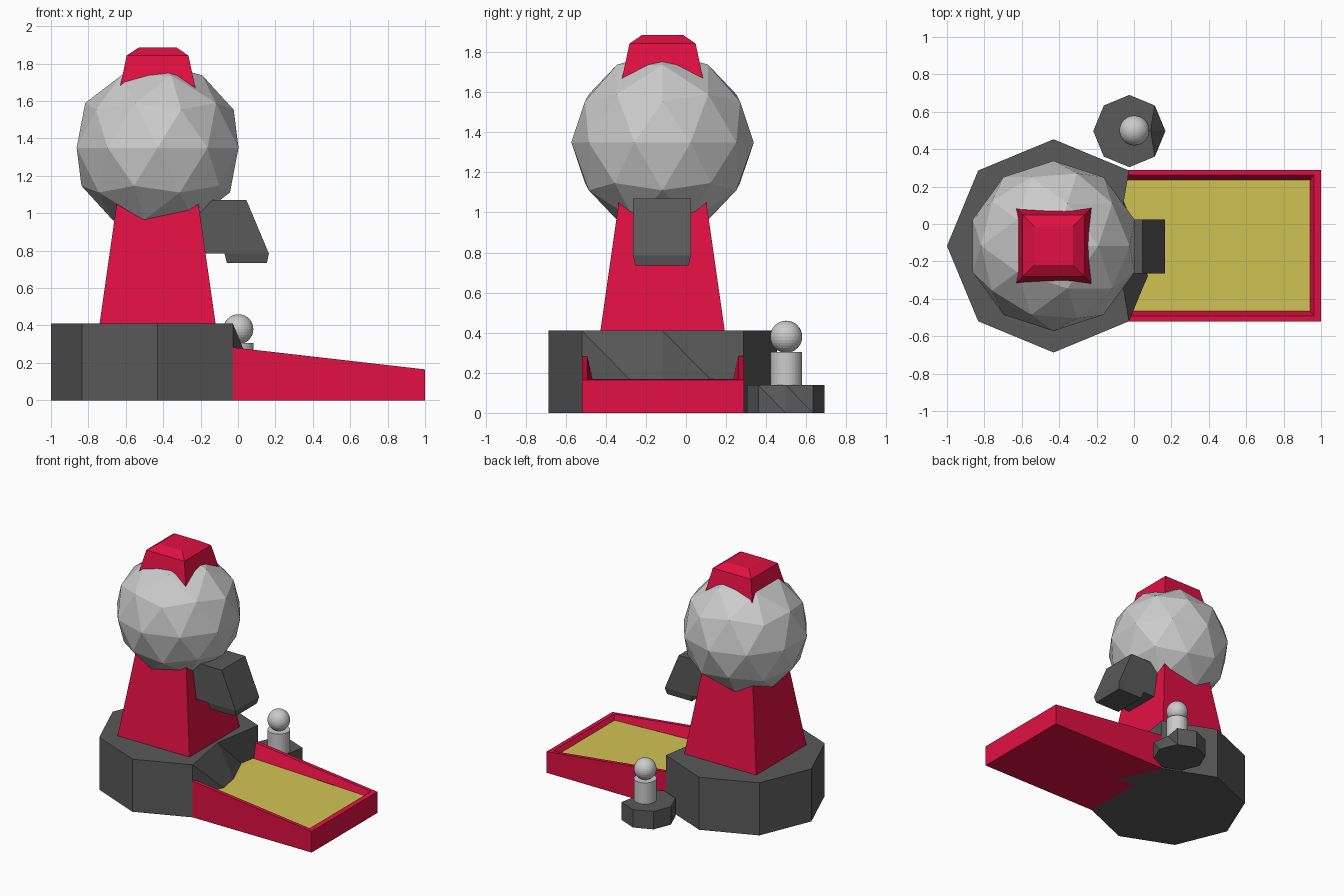
import bpy, bmesh
from math import cos, sin, pi

if "Cube" in bpy.data.objects:
    bpy.data.objects.remove(bpy.data.objects["Cube"])


def material(name, rgb):
    m = bpy.data.materials.new(name)
    m.diffuse_color = (*rgb, 1)
    m.use_nodes = True
    m.node_tree.nodes["Principled BSDF"].inputs["Base Color"].default_value = m.diffuse_color
    return m


red = material("red_paint", (0.75, 0.005, 0.055))
yellow = material("yellow_floor", (0.65, 0.55, 0.09))
dark = material("dark_grey", (0.1, 0.1, 0.1))


def add_object(name, bm, mat=None):
    mesh = bpy.data.meshes.new(name)
    bm.to_mesh(mesh)
    bm.free()
    ob = bpy.data.objects.new(name, mesh)
    bpy.context.collection.objects.link(ob)
    if mat:
        mesh.materials.append(mat)
    return ob


def rings_object(name, rings, mat, skip=(), caps=(True, True)):
    """Bridge a stack of equal-length point rings, capping the ends."""
    bm = bmesh.new()
    vs = [[bm.verts.new(p) for p in r] for r in rings]
    n = len(vs[0])
    for a, b in zip(vs, vs[1:]):
        for i in range(n):
            if i not in skip:
                j = (i + 1) % n
                bm.faces.new((a[i], a[j], b[j], b[i]))
    if caps[0]:
        bm.faces.new(vs[0][::-1])
    if caps[1]:
        bm.faces.new(vs[-1])
    return add_object(name, bm, mat)


def rect(x0, x1, y0, y1, zl, zr=None):
    zr = zl if zr is None else zr
    return [(x0, y0, zl), (x1, y0, zr), (x1, y1, zr), (x0, y1, zl)]


def square(h, z):
    return rect(CX - h, CX + h, CY - h, CY + h, z)


def notched_octagon(name, x, y, r, h):
    """Octagonal plinth whose right-hand top corner is pushed inwards."""
    bm = bmesh.new()
    ring = [(cos(i * pi / 4), sin(i * pi / 4)) for i in range(8)]
    lo = [bm.verts.new((x + r * c, y + r * s, 0)) for c, s in ring]
    ring[0] = (0.59, 0)
    hi = [bm.verts.new((x + r * c, y + r * s, h)) for c, s in ring]
    for i in range(1, 7):
        bm.faces.new((lo[i], lo[i + 1], hi[i + 1], hi[i]))
    for tri in ((lo[7], lo[0], hi[7]), (lo[0], hi[0], hi[7]),
                (lo[0], lo[1], hi[0]), (lo[1], hi[1], hi[0])):
        bm.faces.new(tri)
    bm.faces.new(lo[::-1])
    bm.faces.new(hi)
    return add_object(name, bm, dark)


CX, CY = -0.43, -0.117

# Plinths
notched_octagon("main_base", CX, CY, 0.57, 0.41)
notched_octagon("side_base", -0.025, 0.497, 0.193, 0.14)

# Tapered pedestal and lid
rings_object("pedestal", [square(0.31, 0.41), square(0.205, 1.145)], red)
rings_object("lid", [square(0.217, 1.6), square(0.165, 1.843), square(0.103, 1.885)], red)

# Faceted globe
bm = bmesh.new()
bmesh.ops.create_icosphere(bm, subdivisions=2, radius=0.455)
bmesh.ops.translate(bm, verts=bm.verts, vec=(CX, CY, 1.35))
add_object("globe", bm)

# Dispensing spout: sloped hood and lower lip
hood = [(-0.3, 0.785), (0.165, 0.785), (0.045, 1.07), (-0.3, 1.07)]
rings_object("spout_hood", [[(x, y, z) for x, z in hood] for y in (-0.265, 0.025)], dark)
rings_object("spout_lip", [rect(-0.06, 0.155, -0.253, 0.013, 0.735),
                           rect(-0.072, 0.165, -0.265, 0.025, 0.785)], dark)

# Sloping tray with rim, open towards the base
rings_object("tray", [rect(-0.03, 1.0, -0.52, 0.29, 0),
                      rect(-0.03, 1.0, -0.52, 0.29, 0.283, 0.165),
                      rect(-0.03, 0.963, -0.492, 0.262, 0.283, 0.169),
                      rect(-0.03, 0.942, -0.466, 0.236, 0.17, 0.136)],
             red, skip=(3,), caps=(True, False))
bm = bmesh.new()
bm.faces.new([bm.verts.new(p) for p in rect(-0.1, 0.942, -0.466, 0.236, 0.172, 0.136)])
add_object("tray_floor", bm, yellow)

# Control lever: post and knob
bm = bmesh.new()
bmesh.ops.create_cone(bm, cap_ends=True, segments=32, radius1=0.08, radius2=0.08, depth=0.165)
bmesh.ops.translate(bm, verts=bm.verts, vec=(0.002, 0.5, 0.2225))
add_object("lever_post", bm)
bm = bmesh.new()
bmesh.ops.create_uvsphere(bm, u_segments=32, v_segments=16, radius=0.08)
bmesh.ops.translate(bm, verts=bm.verts, vec=(0.002, 0.5, 0.38))
add_object("lever_knob", bm)

# Consistent outward normals on closed parts
for ob in bpy.data.objects:
    if ob.name != "tray_floor":
        bm = bmesh.new()
        bm.from_mesh(ob.data)
        if ob.name != "tray":
            bmesh.ops.recalc_face_normals(bm, faces=bm.faces)
        bm.to_mesh(ob.data)
        bm.free()
